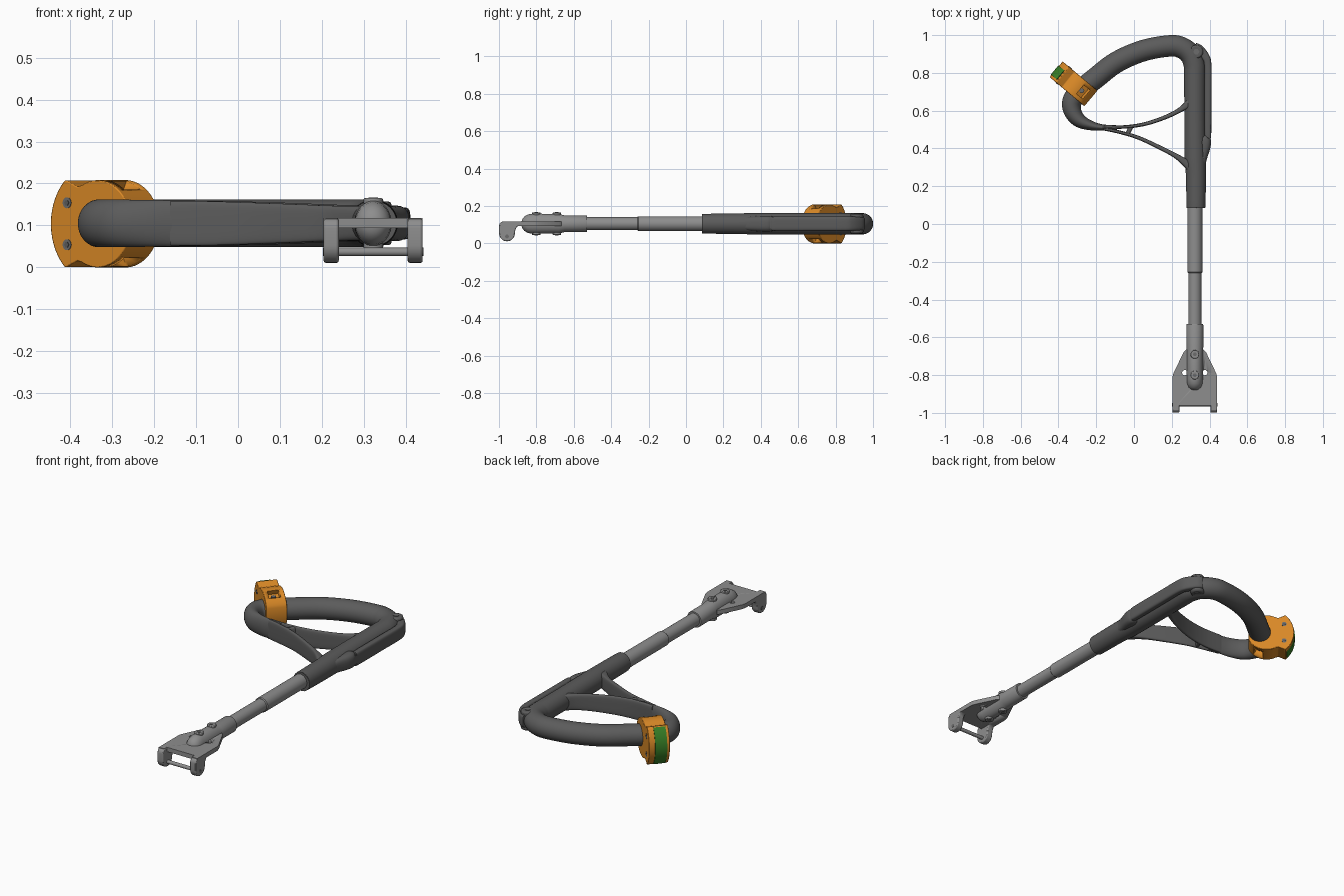
import bpy, bmesh, math
from mathutils import Vector, Matrix

if "Cube" in bpy.data.objects:
    bpy.data.objects.remove(bpy.data.objects["Cube"])

ZC = 0.105   # height of the main axis
AX = 0.322   # sideways position of the shaft


def material(name, rgb):
    m = bpy.data.materials.new(name)
    m.use_nodes = True
    m.diffuse_color = (*rgb, 1)
    m.node_tree.nodes["Principled BSDF"].inputs["Base Color"].default_value = (*rgb, 1)
    return m


DARK = material("dark grey rubber", (0.105, 0.105, 0.105))
METAL = material("light grey metal", (0.27, 0.27, 0.27))
ORANGE = material("orange plastic", (0.70, 0.25, 0.02))
GREEN = material("green plastic", (0.04, 0.22, 0.02))
BOLT = material("bolt grey", (0.15, 0.15, 0.15))


def finish(name, bm, mat, matrix=None, bevel=0):
    bmesh.ops.recalc_face_normals(bm, faces=bm.faces)
    me = bpy.data.meshes.new(name)
    bm.to_mesh(me)
    bm.free()
    me.materials.append(mat)
    ob = bpy.data.objects.new(name, me)
    bpy.context.collection.objects.link(ob)
    if matrix:
        ob.matrix_world = matrix
    if bevel:
        mod = ob.modifiers.new("bevel", "BEVEL")
        mod.width, mod.segments, mod.limit_method = bevel, 2, "ANGLE"
    bpy.ops.object.select_all(action="DESELECT")
    ob.select_set(True)
    bpy.context.view_layer.objects.active = ob
    bpy.ops.object.shade_smooth_by_angle(angle=math.radians(35))
    return ob


def catmull(pts, steps):
    out = []
    for i in range(len(pts) - 1):
        a, b, c, d = (Vector(pts[max(0, min(len(pts) - 1, i + k))]) for k in (-1, 0, 1, 2))
        for s in range(steps):
            t = s / steps
            out.append(b + (c - a) * t / 2 + (2 * a - 5 * b + 4 * c - d) * t * t / 2
                       + (3 * b - a - 3 * c + d) * t ** 3 / 2)
    return out + [Vector(pts[-1])]


def sweep(name, pts, mat, steps=6, sides=28, power=1.0, z=ZC):
    """Horizontal sweep; each point is x, y, half width, half height."""
    path = catmull(pts, steps) if steps > 1 else [Vector(p) for p in pts]
    bm, rings = bmesh.new(), []
    for i, p in enumerate(path):
        d = path[min(i + 1, len(path) - 1)].xy - path[max(i - 1, 0)].xy
        n = Vector((-d.y, d.x)).normalized()
        ring = []
        for k in range(sides):
            a = 2 * math.pi * (k + 0.5) / sides
            c, s = (math.copysign(abs(f) ** power, f) for f in (math.cos(a), math.sin(a)))
            ring.append(bm.verts.new((p.x + n.x * c * p.z, p.y + n.y * c * p.z, z + s * p.w)))
        rings.append(ring)
    for r, q in zip(rings, rings[1:]):
        for k in range(sides):
            j = (k + 1) % sides
            bm.faces.new((r[k], r[j], q[j], q[k]))
    bm.faces.new(rings[0])
    bm.faces.new(rings[-1])
    return finish(name, bm, mat)


def prism(name, outline, depth, mat, matrix=None, bevel=0):
    """Outline in local x, y extruded symmetrically along local z."""
    bm = bmesh.new()
    f = bm.faces.new([bm.verts.new((x, y, -depth / 2)) for x, y in outline])
    new = bmesh.ops.extrude_face_region(bm, geom=[f])["geom"]
    bmesh.ops.translate(bm, vec=(0, 0, depth), verts=[v for v in new if isinstance(v, bmesh.types.BMVert)])
    return finish(name, bm, mat, matrix, bevel)


def arc(r, a0, a1, n, cx=0, cy=0):
    return [(cx + r * math.cos(math.radians(a0 + (a1 - a0) * i / n)),
             cy + r * math.sin(math.radians(a0 + (a1 - a0) * i / n))) for i in range(n + 1)]


def disc(name, loc, r, depth, mat, axis="Z", sides=24, bevel=0):
    rot = {"Z": Matrix(), "X": Matrix.Rotation(math.pi / 2, 4, "Y")}[axis]
    return prism(name, arc(r, 0, 360, sides)[:-1], depth, mat, Matrix.Translation(loc) @ rot, bevel)


def cut(target, cutter):
    mod = target.modifiers.new("cut", "BOOLEAN")
    mod.operation, mod.object, mod.solver = "DIFFERENCE", cutter, "EXACT"
    cutter.hide_render = True
    cutter.hide_set(True)


def tube(name, sections, mat):
    return sweep(name, [(AX, y, r, h) for y, r, h in sections], mat, steps=1)


# Telescopic shaft
tube("shaft_lower", [(-0.56, 0.035, 0.035), (-0.24, 0.035, 0.035)], METAL)
tube("shaft_upper", [(-0.26, 0.036, 0.036), (-0.255, 0.040, 0.040), (0.12, 0.040, 0.040)], METAL)

# Socket with a rounded nose that holds the bracket
tube("shaft_socket", [(-0.53, 0.043, 0.043), (-0.535, 0.045, 0.045), (-0.65, 0.045, 0.045),
                      (-0.68, 0.044, 0.053), (-0.82, 0.044, 0.054), (-0.845, 0.042, 0.050),
                      (-0.865, 0.034, 0.038), (-0.877, 0.020, 0.022), (-0.88, 0.005, 0.006)], METAL)
for y in (-0.69, -0.80):
    for s in (-1, 1):
        disc("socket_screw", (AX, y, ZC + s * 0.053), 0.023, 0.014, METAL, bevel=0.003)
        disc("socket_screw_recess", (AX, y, ZC + s * 0.0605), 0.011, 0.003, BOLT, sides=6)

# Fork bracket plate, ears and cross rod
half = [(0.045, -0.665), (0.06, -0.68), (0.113, -0.79), (0.118, -0.81), (0.118, -0.985),
        (0.085, -0.985), (0.085, -0.962)]
outline = [(AX + x, y) for x, y in half] + [(AX - x, y) for x, y in reversed(half)]
plate = prism("bracket_plate", outline, 0.024, METAL, Matrix.Translation((0, 0, 0.106)))
for s in (-1, 1):
    cut(plate, disc("bracket_hole_cutter", (AX + s * 0.053, -0.787, 0.106), 0.014, 0.1, METAL))
ear = ([(-0.88, 0.096), (-0.88, 0.118)] + arc(0.025, 90, 180, 6, -0.974, 0.093)
       + arc(0.042, 180, 360, 14, -0.957, 0.053)
       + [(-0.912, 0.075), (-0.903, 0.09), (-0.89, 0.096)])
to_side = Matrix(((0, 0, 1, 0), (1, 0, 0, 0), (0, 1, 0, 0), (0, 0, 0, 1)))
for s in (-1, 1):
    prism("bracket_ear", ear, 0.036, METAL, Matrix.Translation((AX + s * 0.1, 0, 0)) @ to_side, 0.005)
    disc("ear_rod_end", (AX + s * 0.118, -0.957, 0.037), 0.010, 0.004, BOLT, "X")
disc("bracket_rod", (AX, -0.957, 0.037), 0.010, 0.18, METAL, "X", 16)

# Handle sleeve
sweep("handle_sleeve", [(0.328, 0.09, 0.048, 0.050), (0.328, 0.10, 0.051, 0.053),
                        (0.328, 0.25, 0.053, 0.055), (0.324, 0.36, 0.057, 0.057),
                        (0.322, 0.60, 0.056, 0.057), (0.322, 0.82, 0.057, 0.057)], DARK, steps=4)
sweep("trigger_guard", [(0.335, 0.24, 0.030, 0.030), (0.352, 0.34, 0.032, 0.038),
                        (0.368, 0.41, 0.037, 0.042), (0.370, 0.445, 0.036, 0.042),
                        (0.362, 0.458, 0.020, 0.038)], DARK, power=0.7)
sweep("trigger_lever", [(0.392, 0.462, 0.014, 0.034), (0.391, 0.48, 0.018, 0.038),
                        (0.391, 0.70, 0.019, 0.038), (0.391, 0.84, 0.019, 0.038),
                        (0.378, 0.885, 0.022, 0.038), (0.345, 0.925, 0.024, 0.036),
                        (0.32, 0.94, 0.02, 0.034)], DARK, power=0.5)
disc("lever_pivot", (0.330, 0.912, ZC), 0.036, 0.104, DARK, bevel=0.008)
for s in (-1, 1):
    disc("pivot_screw", (0.330, 0.912, ZC + s * 0.052), 0.016, 0.006, BOLT, sides=6)

# Closed loop grip, thinning into a flat strap
sweep("loop_grip", [(0.322, 0.78, 0.056, 0.057), (0.320, 0.84, 0.057, 0.057),
                    (0.300, 0.895, 0.057, 0.057), (0.255, 0.932, 0.057, 0.057),
                    (0.19, 0.943, 0.057, 0.057), (0.05, 0.918, 0.057, 0.057),
                    (-0.09, 0.858, 0.057, 0.057), (-0.20, 0.775, 0.057, 0.057),
                    (-0.29, 0.70, 0.056, 0.057), (-0.329, 0.645, 0.052, 0.057),
                    (-0.322, 0.59, 0.046, 0.057), (-0.285, 0.545, 0.037, 0.057),
                    (-0.22, 0.519, 0.024, 0.056), (-0.15, 0.509, 0.015, 0.055),
                    (-0.09, 0.505, 0.012, 0.054)], DARK)

# Two support straps joining the loop to the sleeve
sweep("upper_strap", [(-0.16, 0.515, 0.011, 0.053), (-0.05, 0.514, 0.009, 0.053),
                      (0.06, 0.530, 0.010, 0.051), (0.17, 0.567, 0.011, 0.047),
                      (0.25, 0.608, 0.014, 0.044), (0.31, 0.655, 0.026, 0.044)], DARK, power=0.5)
sweep("lower_strap", [(-0.16, 0.505, 0.010, 0.053), (-0.08, 0.487, 0.009, 0.053),
                      (0.02, 0.458, 0.010, 0.050), (0.13, 0.408, 0.011, 0.046),
                      (0.23, 0.355, 0.014, 0.042), (0.31, 0.295, 0.028, 0.042)], DARK, power=0.5)
sweep("strap_link", [(-0.035, 0.474, 0.012, 0.05), (-0.015, 0.515, 0.012, 0.05)], DARK, steps=1, power=0.5)

# Clamp: local x points out of the loop, local y up, local z along the grip
out = Vector((-0.766, 0.642, 0))
up = Vector((0, 0, 1))
clamp_at = Matrix.Translation((-0.301, 0.726, 0.104)) @ Matrix((out, up, out.cross(up))).transposed().to_4x4()
body = arc(0.145, -45, 45, 14) + [(0.098, 0.104), (0.062, 0.088)] + arc(0.104, 62, 150, 14)
body += [(-0.095, y) for y in (0.04, -0.04)] + arc(0.104, 210, 298, 14) + [(0.062, -0.088), (0.098, -0.104)]
clamp = prism("clamp_body", body, 0.108, ORANGE, clamp_at, 0.003)
box = [(-0.027, -0.016), (0.027, -0.016), (0.027, 0.016), (-0.027, 0.016)]
for s in (-1, 1):
    turn = Matrix.Rotation(math.radians(s * 115), 4, "Z")
    cut(clamp, prism("clamp_recess_cutter", [(x + 0.1, y * 1.5) for x, y in box], 0.06, ORANGE, clamp_at @ turn))
    disc("clamp_recess_screw", clamp_at @ turn @ Vector((0.075, 0, 0)), 0.014, 0.014, BOLT, sides=6)
    for t in (-1, 1):
        pos = clamp_at @ Matrix.Translation((0.093, s * 0.05, t * 0.054))
        prism("clamp_bolt", arc(0.013, 0, 360, 16)[:-1], 0.003, BOLT, pos)
        prism("clamp_bolt_socket", arc(0.007, 0, 360, 6)[:-1], 0.006, DARK, pos)

# Green strip over the outer face of the clamp
strip = arc(0.149, -43, 43, 14) + arc(0.141, 43, -43, 14)
prism("clamp_strip", strip, 0.062, GREEN, clamp_at @ Matrix.Translation((0, 0, -0.008)))
